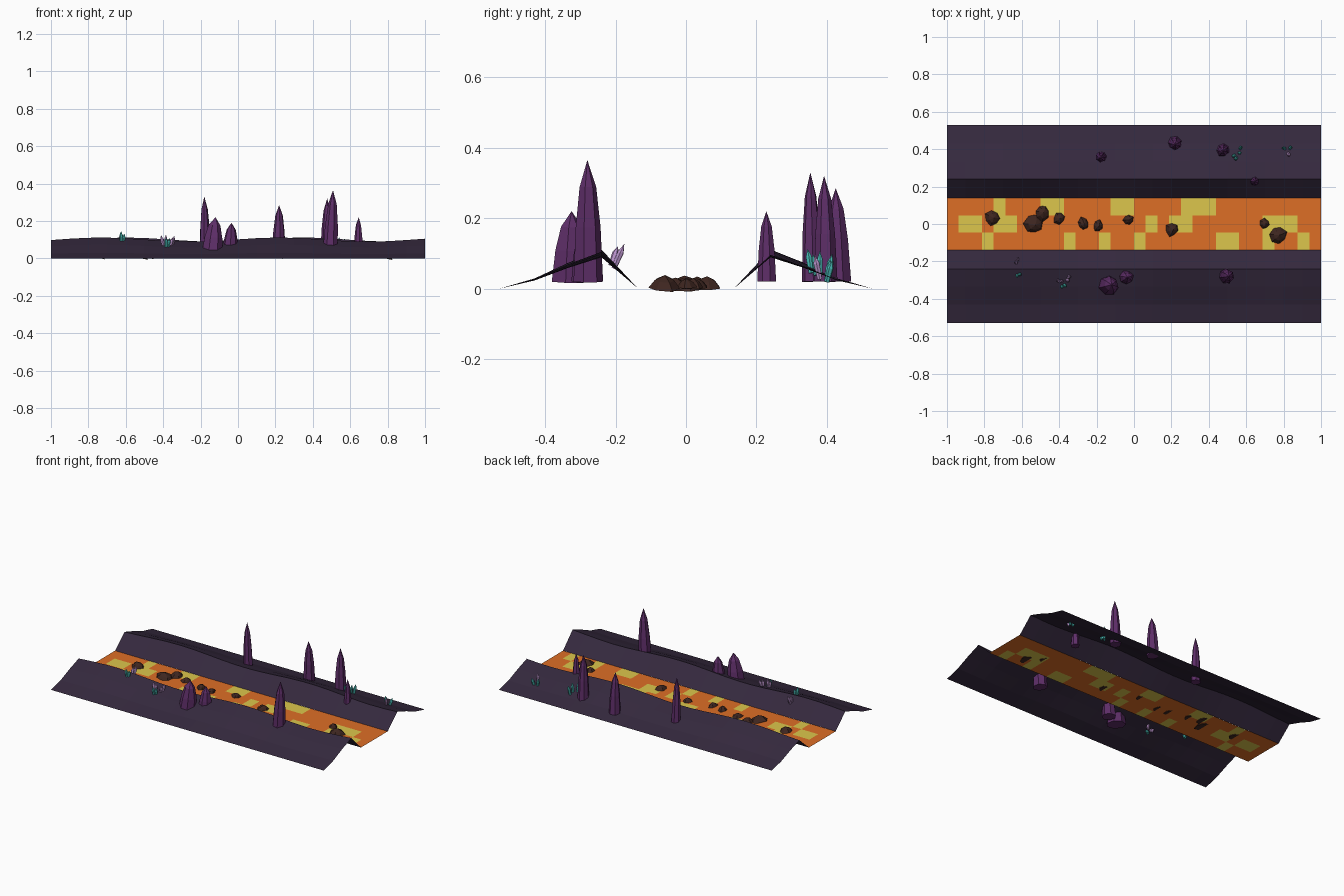
import bpy, bmesh, math, random
from mathutils import Vector

if "Cube" in bpy.data.objects:
    bpy.data.objects.remove(bpy.data.objects["Cube"])

random.seed(4)


def mat(name, r, g, b):
    m = bpy.data.materials.new(name)
    lin = [((c / 255 + 0.055) / 1.055) ** 2.4 for c in (r, g, b)]
    m.diffuse_color = (*lin, 1)
    m.use_nodes = True
    m.node_tree.nodes["Principled BSDF"].inputs["Base Color"].default_value = m.diffuse_color
    return m


LAVA = mat("lava_orange", 222, 110, 38)
GLOW = mat("lava_yellow", 220, 198, 76)
BANK = mat("bank_dark_violet", 53, 41, 62)
SPIRE = mat("spire_purple", 94, 46, 104)
ROCK = mat("rock_brown", 62, 38, 32)
TEAL = mat("crystal_teal", 72, 185, 180)
LILAC = mat("crystal_lilac", 190, 150, 208)


def finish(bm, name, *mats):
    me = bpy.data.meshes.new(name)
    bm.to_mesh(me)
    bm.free()
    for m in mats:
        me.materials.append(m)
    ob = bpy.data.objects.new(name, me)
    bpy.context.collection.objects.link(ob)
    return ob


def sheet(bm, xs, ys, height):
    """Grid of quads; returns faces keyed by (column, row)."""
    v = [[bm.verts.new((x, y, height(x, y, j))) for j, y in enumerate(ys)] for x in xs]
    return {(i, j): bm.faces.new((v[i][j], v[i + 1][j], v[i + 1][j + 1], v[i][j + 1]))
            for i in range(len(xs) - 1) for j in range(len(ys) - 1)}


# Lava river with glowing cells (rows from south to north)
glow = [{3, 10, 13, 16, 23, 24, 27, 30},
        {1, 2, 4, 5, 17, 19, 20, 27, 28, 29},
        {4, 8, 9, 14, 15, 20, 21, 22}]
bm = bmesh.new()
cells = sheet(bm, [-1 + i / 16 for i in range(33)],
              [-0.14 + j * 0.28 / 3 for j in range(4)], lambda x, y, j: 0.004)
for (i, j), f in cells.items():
    f.material_index = int(i in glow[j])
finish(bm, "lava_river", LAVA, GLOW)

# Banks: open ridge sheets, wavy along the river
PROFILE = [(0.14, 0.004), (0.24, 0.1), (0.335, 0.066), (0.43, 0.026), (0.53, 0.0)]


def wave(x, side):
    return 1 + 0.11 * math.cos(2 * math.pi * (x - (0.35 if side > 0 else 0.22)) / 0.95)


def ground(x, y):
    a = abs(y)
    for (y0, z0), (y1, z1) in zip(PROFILE, PROFILE[1:]):
        if y0 <= a <= y1:
            return (z0 + (z1 - z0) * (a - y0) / (y1 - y0)) * wave(x, y)
    return 0


for side, name in ((-1, "front_bank"), (1, "back_bank")):
    ys = sorted(side * p[0] for p in PROFILE)
    bm = bmesh.new()
    sheet(bm, [-1 + i / 10 for i in range(21)], ys, lambda x, y, j: ground(x, y))
    finish(bm, name, BANK)


def shard(bm, base, tip, r, sides, rings, jitter=0.0):
    """Pointed prism from base to tip; rings = (fraction, radius scale)."""
    base, tip = Vector(base), Vector(tip)
    axis = (tip - base).normalized()
    u = axis.cross(Vector((0.3, 1, 0))).normalized()
    w = axis.cross(u)
    turn = random.random() * 6
    wob = [1 + random.uniform(-jitter, jitter) for _ in range(sides)]
    loops = []
    for t, s in rings:
        c = base.lerp(tip, t)
        loops.append([bm.verts.new(c + r * s * wob[k] * (
            u * math.cos(turn + k * math.tau / sides) + w * math.sin(turn + k * math.tau / sides)))
            for k in range(sides)])
    end = bm.verts.new(tip)
    faces = [bm.faces.new(loops[0][::-1])]
    for k in range(sides):
        n = (k + 1) % sides
        for a, b in zip(loops, loops[1:]):
            faces.append(bm.faces.new((a[k], a[n], b[n], b[k])))
        faces.append(bm.faces.new((loops[-1][k], loops[-1][n], end)))
    return faces


# Stone spires: base x, y, tip x, y, height, radius
spires = [(-0.135, -0.33, -0.12, -0.325, 0.22, 0.058), (-0.045, -0.285, -0.035, -0.285, 0.19, 0.044),
          (0.49, -0.28, 0.508, -0.28, 0.365, 0.042), (-0.175, 0.36, -0.18, 0.353, 0.33, 0.031),
          (0.218, 0.432, 0.22, 0.425, 0.285, 0.036), (0.475, 0.395, 0.477, 0.392, 0.32, 0.036),
          (0.645, 0.228, 0.645, 0.228, 0.22, 0.026)]
for n, (x, y, tx, ty, h, r) in enumerate(spires):
    bm = bmesh.new()
    shard(bm, (x, y, 0.02), (tx, ty, h), r, 7, [(0, 1), (0.45, 0.84), (0.78, 0.56)], 0.1)
    bmesh.ops.recalc_face_normals(bm, faces=bm.faces)
    finish(bm, f"spire_{n + 1}", SPIRE)

# Cooled rocks floating on the lava: x, y, radius
rocks = [(-0.755, 0.032, 0.043), (-0.49, 0.06, 0.045), (-0.535, -0.005, 0.05), (-0.4, 0.03, 0.03),
         (-0.27, 0, 0.034), (-0.19, -0.01, 0.03), (-0.03, 0.022, 0.032), (0.205, -0.03, 0.035),
         (0.7, 0, 0.028), (0.77, -0.06, 0.054)]
for n, (x, y, r) in enumerate(rocks):
    bm = bmesh.new()
    shard(bm, (x, y, 0.004), (x + r * 0.15, y, 0.018 + r * 0.38), r, 7, [(0, 1), (0.6, 0.62)], 0.22)
    bmesh.ops.recalc_face_normals(bm, faces=bm.faces)
    finish(bm, f"lava_rock_{n + 1}", ROCK)

# Crystal clusters: each shard = dx, dy, lean x, lean y, height, colour (0 teal, 1 lilac)
clusters = [
    (0.555, 0.38, [(-0.005, -0.025, -0.01, -0.01, 0.055, 0), (0.005, 0.0, 0.01, 0.0, 0.06, 0),
                   (0.01, 0.02, 0.01, 0.015, 0.06, 0), (-0.015, -0.01, -0.012, -0.01, 0.045, 0)]),
    (0.822, 0.395, [(-0.012, 0.005, -0.015, 0.01, 0.05, 0), (0.008, 0.005, 0.012, 0.015, 0.045, 0),
                    (0.0, -0.015, 0.01, -0.015, 0.055, 1)]),
    (-0.625, -0.205, [(0, 0, 0.004, 0.03, 0.055, 1), (-0.004, -0.008, -0.004, 0.02, 0.04, 1)]),
    (-0.625, -0.272, [(0, 0, 0.0, -0.008, 0.05, 0), (0.01, 0.003, 0.008, 0.0, 0.035, 0)]),
    (-0.385, -0.318, [(-0.012, 0.01, -0.015, 0.01, 0.055, 1), (0, -0.012, 0.0, -0.01, 0.05, 0),
                      (0.012, -0.005, 0.006, -0.012, 0.045, 0), (-0.004, 0.008, 0.004, 0.005, 0.058, 1)]),
    (-0.355, -0.29, [(0, 0, 0.015, 0.012, 0.045, 1), (-0.006, -0.008, 0.012, -0.006, 0.04, 1)]),
]
for n, (cx, cy, shards) in enumerate(clusters):
    bm = bmesh.new()
    for dx, dy, lx, ly, h, colour in shards:
        x, y = cx + dx, cy + dy
        z = ground(x, y)
        for f in shard(bm, (x, y, z - 0.015), (x + lx, y + ly, z + h), 0.0095, 6,
                       [(0, 0.8), (0.65, 1)]):
            f.material_index = colour
    bmesh.ops.recalc_face_normals(bm, faces=bm.faces)
    finish(bm, f"crystal_cluster_{n + 1}", TEAL, LILAC)
